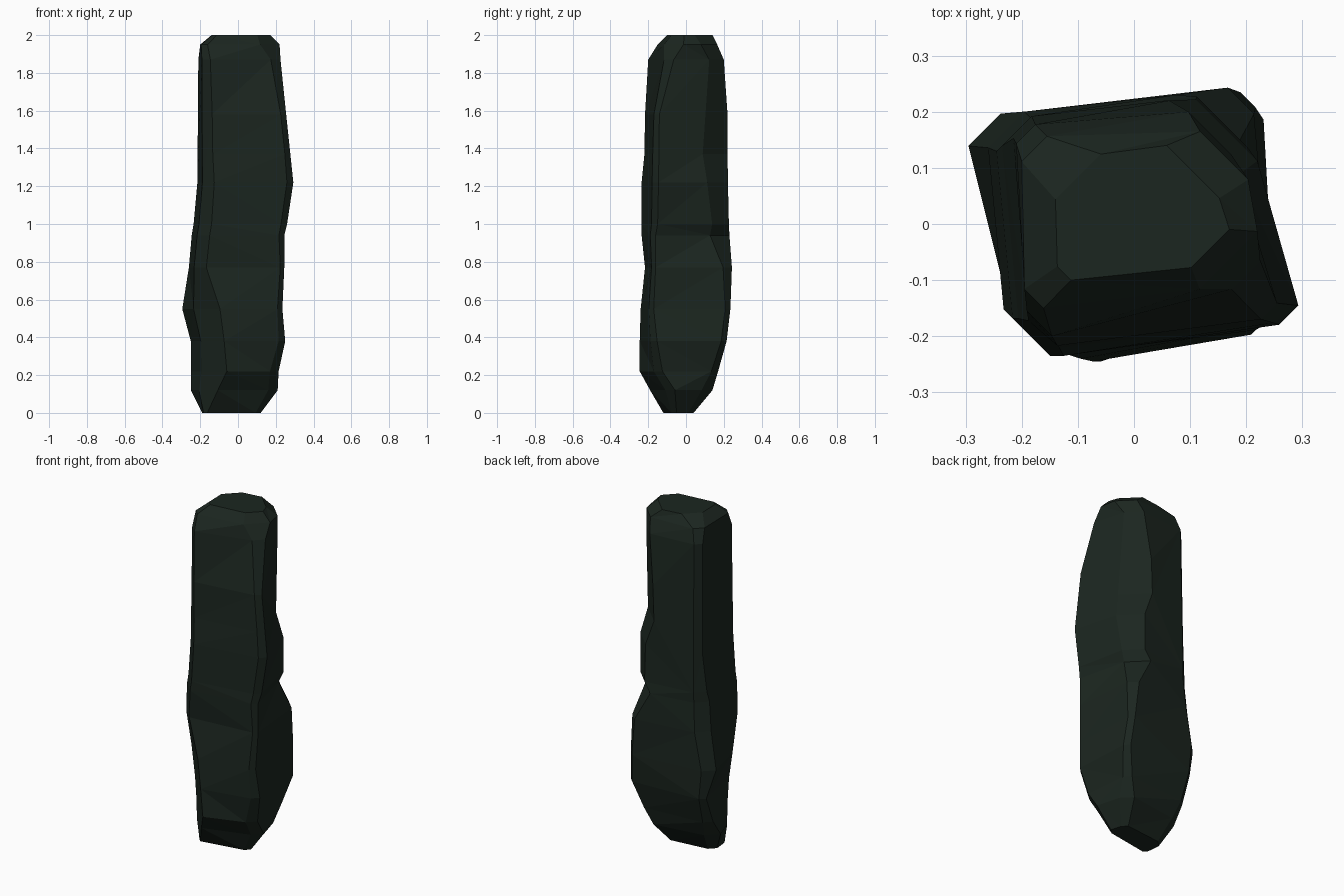
import bpy, bmesh, math

if "Cube" in bpy.data.objects:
    bpy.data.objects.remove(bpy.data.objects["Cube"])

# Each ring: height, then how far the rock reaches toward
# E, NE, N, NW, W, SW, S, SE (x right, y back)
RINGS = [
    (0.00, .12, .08, .04, .12, .19, .20, .12, .12),
    (0.12, .21, .18, .14, .20, .25, .21, .19, .19),
    (0.22, .215, .23, .17, .25, .25, .215, .245, .24),
    (0.38, .25, .295, .215, .295, .25, .225, .245, .285),
    (0.55, .235, .30, .235, .307, .295, .237, .24, .287),
    (0.77, .245, .29, .243, .28, .26, .272, .217, .287),
    (0.94, .245, .215, .23, .265, .245, .272, .235, .287),
    (1.00, .26, .24, .227, .265, .235, .265, .235, .29),
    (1.22, .293, .235, .222, .26, .215, .255, .235, .31),
    (1.37, .275, .195, .22, .255, .21, .25, .22, .30),
    (1.58, .255, .20, .22, .255, .21, .25, .217, .28),
    (1.87, .225, .21, .20, .25, .21, .245, .20, .205),
    (1.95, .22, .20, .165, .22, .20, .22, .15, .165),
    (2.00, .17, .14, .14, .13, .14, .15, .10, .127),
]
# How far the main faces are skewed along the corner chamfers (E, N, W, S)
SKEW = (.4, .4, .3, .62)


def corner(d1, d2, i):
    """Point where the cut planes of direction i and i+1 meet."""
    a = i * math.pi / 4
    t = (d2 - d1 * math.cos(math.pi / 4)) / math.sin(math.pi / 4)
    return (d1 * math.cos(a) - t * math.sin(a),
            d1 * math.sin(a) + t * math.cos(a))


bm = bmesh.new()
loops = []
for z, *d in RINGS:
    # keep diagonal cuts inside the box so every ring stays convex
    for i in (1, 3, 5, 7):
        d[i] = min(d[i], (d[i - 1] + d[(i + 1) % 8]) * 0.69)
    pts = [corner(d[i], d[(i + 1) % 8], i) for i in range(8)]
    for k, s in enumerate(SKEW):
        s *= 0.4 if z > 1.9 else 1
        (ax, ay), (bx, by) = pts[2 * k], pts[2 * k + 1]
        pts[2 * k] = (ax + (bx - ax) * s, ay + (by - ay) * s)
    loops.append([bm.verts.new((x, y, z)) for x, y in pts])

# Sides, bottom and top
for lo, hi in zip(loops, loops[1:]):
    for i in range(8):
        j = (i + 1) % 8
        bm.faces.new((lo[i], lo[j], hi[j], hi[i]))
bm.faces.new(loops[0][::-1])
bm.faces.new(loops[-1])

# Break into chiselled facets, merging nearly flat neighbours
bmesh.ops.triangulate(bm, faces=bm.faces[:], quad_method='SHORT_EDGE')
bmesh.ops.dissolve_limit(bm, angle_limit=math.radians(4),
                         verts=bm.verts[:], edges=bm.edges[:])
bmesh.ops.triangulate(bm, faces=bm.faces[:])
bmesh.ops.recalc_face_normals(bm, faces=bm.faces[:])

mesh = bpy.data.meshes.new("stone_pillar")
bm.to_mesh(mesh)
bm.free()
pillar = bpy.data.objects.new("stone_pillar", mesh)
bpy.context.collection.objects.link(pillar)

# Dark green stone
stone = bpy.data.materials.new("dark_stone")
stone.diffuse_color = (0.011, 0.019, 0.014, 1)
stone.use_nodes = True
stone.node_tree.nodes["Principled BSDF"].inputs["Base Color"].default_value = stone.diffuse_color
mesh.materials.append(stone)
